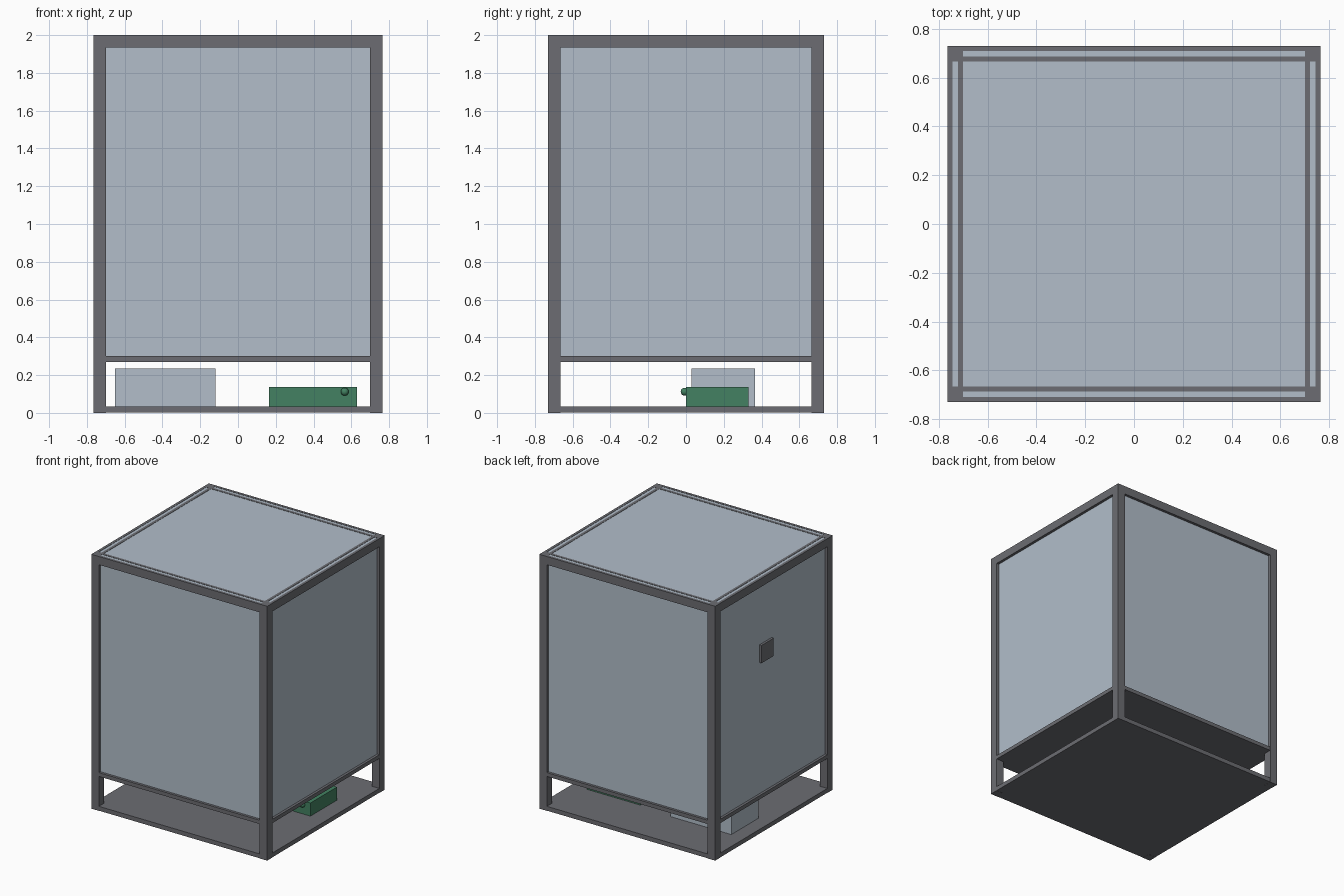
import bpy

if "Cube" in bpy.data.objects:
    bpy.data.objects.remove(bpy.data.objects["Cube"])

HX, HY, POST = 0.765, 0.73, 0.065   # half width, half depth, post size
IX, IY = HX - POST, HY - POST       # inner edges of the posts
WALL = 0.021                        # thickness of the rail walls beside each pane
BASE_TOP, SHELF_LOW, SHELF_TOP, RAIL_LOW, TOP = 0.035, 0.27, 0.30, 1.935, 2.0


def make_material(name, rgb):
    m = bpy.data.materials.new(name)
    m.diffuse_color = (*rgb, 1.0)
    m.use_nodes = True
    m.node_tree.nodes["Principled BSDF"].inputs["Base Color"].default_value = m.diffuse_color
    return m


grey = make_material("frame grey", (0.150, 0.152, 0.168))
blue = make_material("pale blue glass", (0.445, 0.515, 0.590))
green = make_material("pump green", (0.056, 0.222, 0.122))


def box(name, x, y, z, mat):
    """Box from (min, max) ranges on each axis."""
    bpy.ops.mesh.primitive_cube_add(size=1, location=[sum(r) / 2 for r in (x, y, z)])
    ob = bpy.context.object
    ob.name = name
    ob.scale = [r[1] - r[0] for r in (x, y, z)]
    bpy.ops.object.transform_apply(location=False, rotation=False, scale=True)
    ob.data.materials.append(mat)
    return ob


def span(sign, a, b):
    return tuple(sorted((sign * a, sign * b)))


# Corner posts
for sx in (-1, 1):
    for sy in (-1, 1):
        box("corner_post", span(sx, IX, HX), span(sy, IY, HY), (0, TOP), grey)

# Base plate and the shelf under the glass case, a hair inside the posts
E = 0.001
box("base_plate", (-HX + E, HX - E), (-HY + E, HY - E), (E, BASE_TOP), grey)
box("shelf", (-HX + E, HX - E), (-HY + E, HY - E), (SHELF_LOW, SHELF_TOP), grey)

# Side panes, each held between the two walls of a grooved top rail
for s in (-1, 1):
    box("side_pane", span(s, IX + WALL, HX - WALL), (-IY, IY), (SHELF_TOP, TOP - 0.002), blue)
    box("end_pane", (-IX, IX), span(s, IY + WALL, HY - WALL), (SHELF_TOP, TOP - 0.002), blue)
    for a, b in ((0, WALL), (POST - WALL, POST)):
        box("side_top_rail", span(s, IX + a, IX + b), (-IY, IY), (RAIL_LOW, TOP), grey)
        box("end_top_rail", (-IX, IX), span(s, IY + a, IY + b), (RAIL_LOW, TOP), grey)

# Top pane
box("top_pane", (-IX, IX), (-IY, IY), (TOP - 0.022, TOP - 0.002), blue)

# Small dark plate on the left pane
box("wall_plate", (-HX + 0.003, -HX + WALL), (0.0, 0.15), (1.33, 1.47), grey)

# Equipment on the base: pale tank and green pump with a round knob
box("tank", (-0.65, -0.12), (0.03, 0.365), (BASE_TOP, 0.235), blue)
box("pump_body", (0.165, 0.63), (0.0, 0.33), (BASE_TOP, 0.138), green)
bpy.ops.mesh.primitive_uv_sphere_add(segments=24, ring_count=12, radius=0.021,
                                     location=(0.565, -0.007, 0.112))
knob = bpy.context.object
knob.name = "pump_knob"
knob.data.materials.append(green)
bpy.ops.object.shade_smooth_by_angle()
